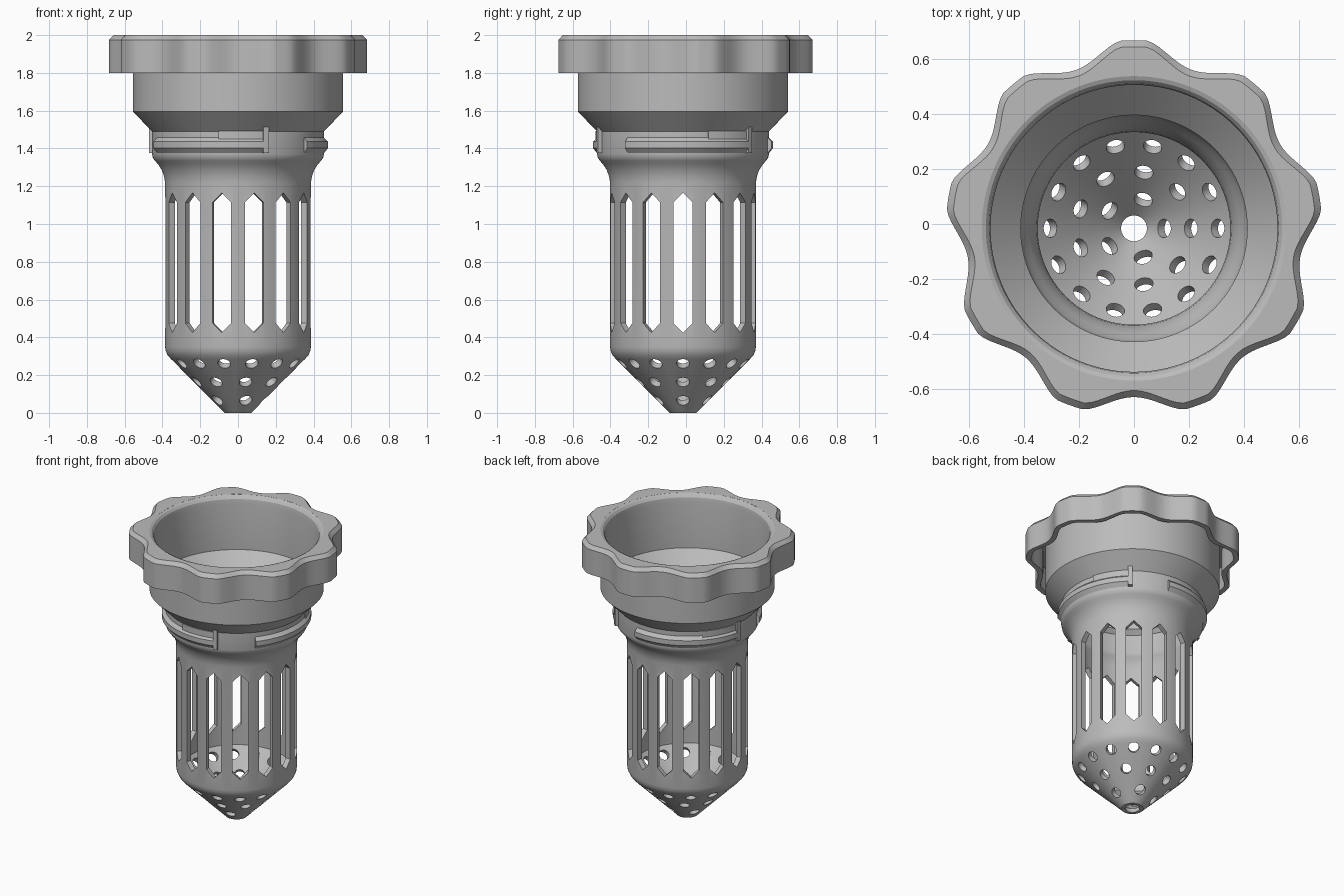
import bpy, bmesh
from math import sin, cos, pi, radians
from mathutils import Matrix, Vector

cube = bpy.data.objects.get("Cube")
if cube:
    bpy.data.objects.remove(cube, do_unlink=True)

AXIS = Vector((0, -0.016, 0))
SEGS = 180

grey = bpy.data.materials.new("plain grey")
grey.use_nodes = True
GREY = (0.5, 0.5, 0.5, 1)
grey.diffuse_color = GREY
grey.node_tree.nodes["Principled BSDF"].inputs["Base Color"].default_value = GREY


def finish(name, bm):
    bmesh.ops.recalc_face_normals(bm, faces=bm.faces[:])
    mesh = bpy.data.meshes.new(name)
    bm.to_mesh(mesh)
    bm.free()
    mesh.materials.append(grey)
    obj = bpy.data.objects.new(name, mesh)
    obj.location = AXIS
    bpy.context.collection.objects.link(obj)
    return obj


def smooth(obj):
    bpy.ops.object.select_all(action='DESELECT')
    obj.select_set(True)
    bpy.context.view_layer.objects.active = obj
    bpy.ops.object.shade_smooth_by_angle(angle=radians(25))


def bridge(bm, a, b):
    n = len(a)
    for i in range(n):
        j = (i + 1) % n
        bm.faces.new((a[i], a[j], b[j], b[i]))


def ring_solid(name, rings):
    """Closed section swept round the axis; a radius may be a function of angle."""
    bm = bmesh.new()
    loops = []
    for r, z in rings:
        loop = []
        for i in range(SEGS):
            a = 2 * pi * i / SEGS
            rad = r(a) if callable(r) else r
            loop.append(bm.verts.new((rad * cos(a), rad * sin(a), z)))
        loops.append(loop)
    for k, loop in enumerate(loops):
        bridge(bm, loop, loops[(k + 1) % len(loops)])
    return finish(name, bm)


def arc_solid(bm, section, start, end):
    """Section of (radius, height) swept between two angles in degrees."""
    steps = max(2, round((end - start) / 2))
    loops = []
    for i in range(steps + 1):
        a = radians(start + (end - start) * i / steps)
        loops.append([bm.verts.new((r * cos(a), r * sin(a), z)) for r, z in section])
    for a, b in zip(loops, loops[1:]):
        bridge(bm, a, b)
    bm.faces.new(loops[0])
    bm.faces.new(loops[-1])


# Thin-walled basket body: tip, cone, tube, flare, collar, shoulder, cup
outer = [(0.047, 0), (0.07, 0), (0.355, 0.285), (0.373, 0.306), (0.383, 0.328),
         (0.386, 0.35), (0.386, 1.22), (0.391, 1.25), (0.403, 1.285), (0.422, 1.315),
         (0.44, 1.335), (0.451, 1.35), (0.455, 1.37), (0.455, 1.49), (0.556, 1.595),
         (0.556, 2)]
inner = [(0.54, 1.993), (0.528, 1.978), (0.523, 1.95), (0.523, 1.625), (0.413, 1.515),
         (0.413, 1.385), (0.405, 1.36), (0.385, 1.33), (0.366, 1.29), (0.355, 1.255),
         (0.351, 1.22), (0.351, 0.331), (0.047, 0.027)]
body = ring_solid("strainer_body", outer + inner)

# Cutters: pointed slots round the tube, round holes drilled square to the cone
bm = bmesh.new()
W = 0.05
slot = [(-W, 0.475), (0, 0.425), (W, 0.475), (W, 1.115), (0, 1.165), (-W, 1.115)]
for k in range(14):
    turn = Matrix.Rotation(2 * pi * k / 14, 3, 'Z')
    near, far = [[bm.verts.new(turn @ Vector((x, y, z))) for y, z in slot]
                 for x in (0.31, 0.45)]
    bridge(bm, near, far)
    bm.faces.new(near)
    bm.faces.new(far)
for count, r in ((14, 0.318), (9, 0.22), (5, 0.123)):
    for k in range(count):
        place = (Matrix.Rotation(2 * pi * k / count, 4, 'Z')
                 @ Matrix.Translation((r, 0, r - 0.045))
                 @ Matrix.Rotation(radians(135), 4, 'Y'))
        bmesh.ops.create_cone(bm, cap_ends=True, segments=24, radius1=0.034,
                              radius2=0.034, depth=0.1, matrix=place)
cutter = finish("opening_cutter", bm)
cutter.hide_render = True

cut = body.modifiers.new("openings", 'BOOLEAN')
cut.operation = 'DIFFERENCE'
cut.solver = 'EXACT'
cut.object = cutter
bpy.context.view_layer.objects.active = body
bpy.ops.object.modifier_apply(modifier=cut.name)
bpy.data.objects.remove(cutter, do_unlink=True)
smooth(body)


# Scalloped grip ring with nine lobes, hollow underneath
def scallop(inset):
    def radius(a):
        step = 2 * pi / 9
        d = abs((a - pi / 2 + step / 2) % step - step / 2) / (step / 2)
        t = max(0, (d - 0.22) / 0.78)
        return 0.686 - inset - 0.071 * sin(t * pi / 2) ** 1.25
    return radius


grip = ring_solid("grip_ring", [
    (scallop(0), 1.8), (scallop(0), 1.975), (scallop(0.024), 2), (0.555, 2),
    (0.555, 1.965), (scallop(0.035), 1.965), (scallop(0.035), 1.8)])
smooth(grip)

# Three bayonet ridges on the collar, each with a stop post at its end
bar = [(0.44, 1.375), (0.455, 1.375), (0.477, 1.402), (0.477, 1.436),
       (0.455, 1.458), (0.44, 1.458)]
post = [(0.44, 1.375), (0.478, 1.375), (0.478, 1.518), (0.44, 1.518)]
shelf = [(0.44, 1.44), (0.464, 1.44), (0.464, 1.492), (0.44, 1.492)]
for n in range(3):
    start = 80 + 120 * n
    for name, section, a, b in (("bayonet_ridge", bar, 0, 89),
                                ("stop_post", post, 86.5, 90),
                                ("ridge_shelf", shelf, 57, 87)):
        bm = bmesh.new()
        arc_solid(bm, section, start + a, start + b)
        smooth(finish(f"{name}_{n + 1}", bm))
